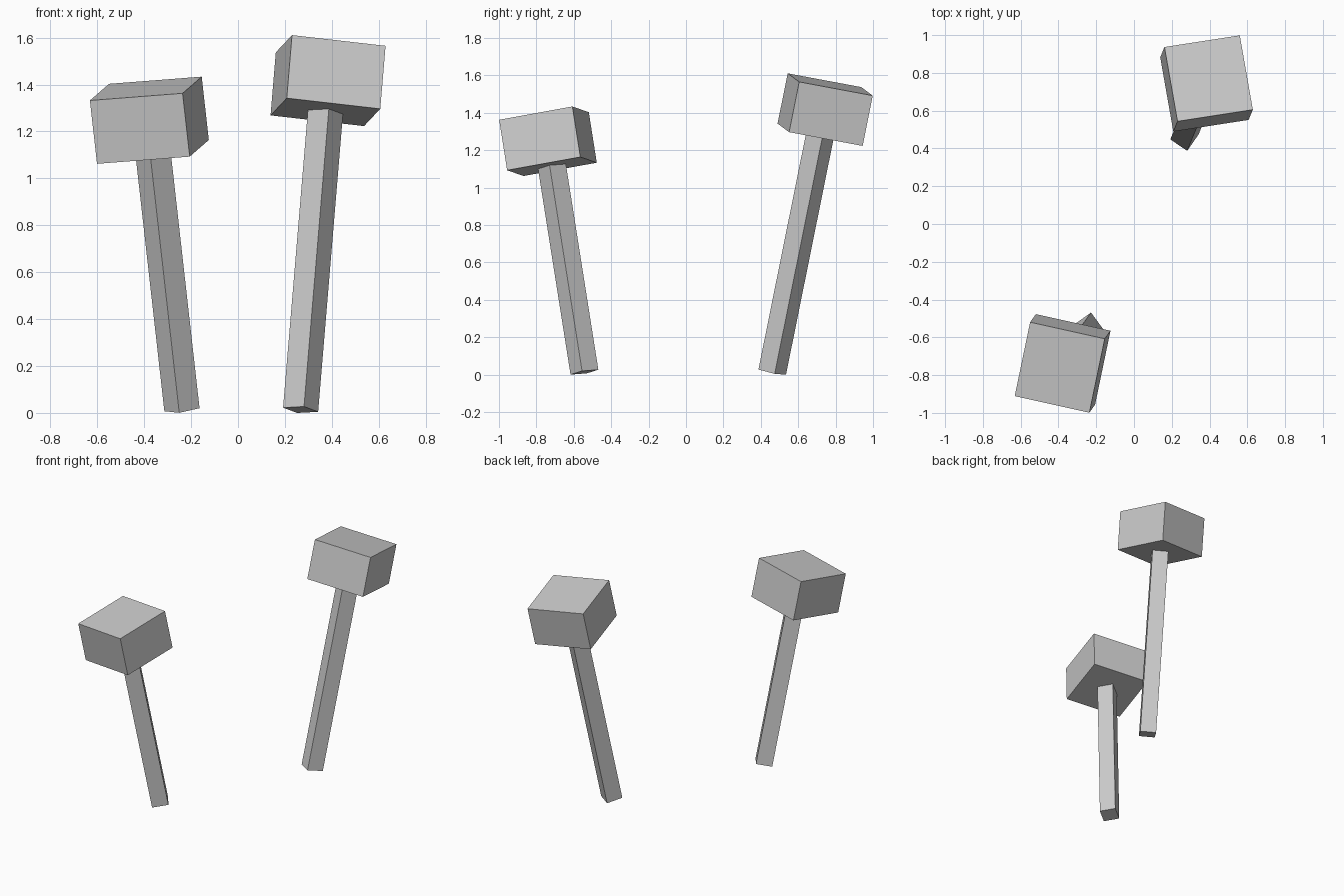
import bpy
from mathutils import Matrix, Vector

if "Cube" in bpy.data.objects:
    bpy.data.objects.remove(bpy.data.objects["Cube"], do_unlink=True)

GREY = (0.6, 0.6, 0.6, 1.0)
grey = bpy.data.materials.new("plain grey")
grey.use_nodes = True
grey.diffuse_color = GREY
grey.node_tree.nodes["Principled BSDF"].inputs["Base Color"].default_value = GREY

HEAD_WIDTH, HEAD_HEIGHT, HANDLE_WIDTH = 0.406, 0.275, 0.108


def box(name, centre, axis, side, size):
    """Box whose local z follows axis and whose local x leans towards side."""
    z = axis.normalized()
    x = Vector(side)
    x = (x - z * x.dot(z)).normalized()
    rotation = Matrix((x, z.cross(x), z)).transposed().to_4x4()
    bpy.ops.mesh.primitive_cube_add(size=1)
    part = bpy.context.object
    part.name = name
    part.data.transform(Matrix.Diagonal((*size, 1)))
    part.matrix_world = Matrix.Translation(centre) @ rotation
    part.data.materials.append(grey)


def mallet(prefix, foot, head, head_side, handle_side):
    foot, head = Vector(foot), Vector(head)
    axis = head - foot
    # Square block head
    box(prefix + "_mallet_head", head, axis, head_side,
        (HEAD_WIDTH, HEAD_WIDTH, HEAD_HEIGHT))
    # Square handle, twisted about its length and set slightly into the head
    length = axis.length - HEAD_HEIGHT / 2 + 0.01
    box(prefix + "_mallet_handle", foot + axis.normalized() * length / 2, axis,
        handle_side, (HANDLE_WIDTH, HANDLE_WIDTH, length))


mallet("left", (0.267, 0.461, 0.0135), (0.384, 0.744, 1.417),
       (0.40, 0.062, -0.045), (0.088, -0.060, 0.004))
mallet("right", (-0.239, -0.543, 0.0135), (-0.378, -0.738, 1.248),
       (0.396, -0.088, 0.030), (0.087, 0.062, 0.019))
